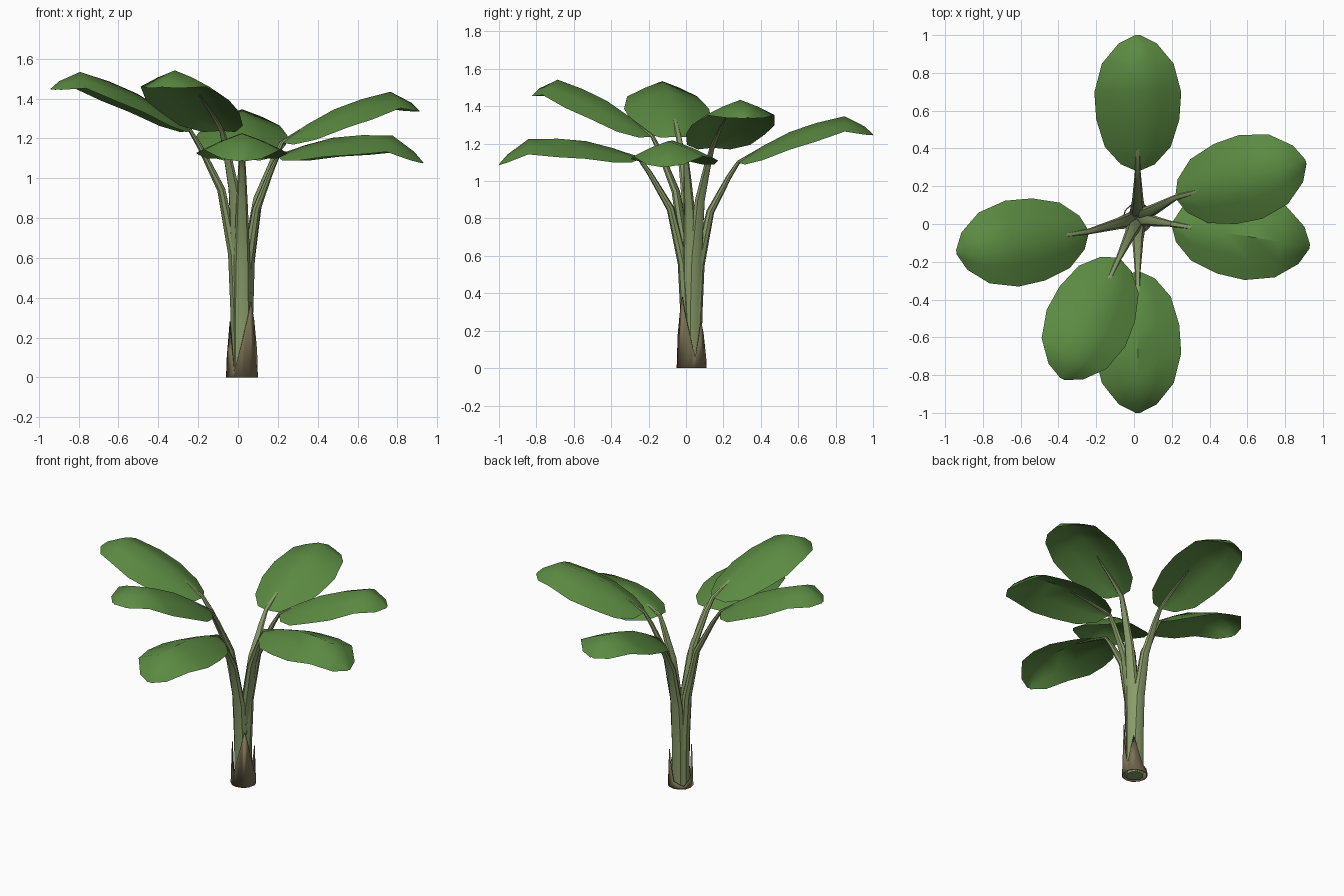
import bpy
import math
from mathutils import Vector

cube = bpy.data.objects.get("Cube")
if cube:
    bpy.data.objects.remove(cube, do_unlink=True)


def make_material(name, rgb):
    mat = bpy.data.materials.new(name)
    mat.use_nodes = True
    color = (*rgb, 1.0)
    mat.diffuse_color = color
    mat.node_tree.nodes["Principled BSDF"].inputs["Base Color"].default_value = color
    return mat


LEAF_GREEN = make_material("leaf green", (0.105, 0.255, 0.054))
STALK_GREEN = make_material("stalk green", (0.25, 0.33, 0.14))
HUSK_BROWN = make_material("husk brown", (0.20, 0.165, 0.09))

AXIS = Vector((0.02, 0.03, 0.0))


def skin_rows(name, rows, mat, closed=False, caps=False):
    """Join equal rows of points with quads."""
    n = len(rows[0])
    verts = [p for row in rows for p in row]
    faces = []
    for i in range(len(rows) - 1):
        for j in range(n if closed else n - 1):
            k = (j + 1) % n
            faces.append((i * n + j, i * n + k, (i + 1) * n + k, (i + 1) * n + j))
    if caps:
        faces.append(tuple(reversed(range(n))))
        faces.append(tuple(range(len(verts) - n, len(verts))))
    mesh = bpy.data.meshes.new(name)
    mesh.from_pydata(verts, [], faces)
    mesh.materials.append(mat)
    obj = bpy.data.objects.new(name, mesh)
    bpy.context.collection.objects.link(obj)
    bpy.ops.object.select_all(action="DESELECT")
    obj.select_set(True)
    bpy.context.view_layer.objects.active = obj
    bpy.ops.object.shade_smooth_by_angle(angle=math.radians(40))
    return obj


# Blade sections: fraction of length, half width, arch height
BLADE = [(0, 0.006, 0), (0.05, 0.09, 0.02), (0.18, 0.175, 0.06), (0.38, 0.22, 0.105),
         (0.58, 0.23, 0.124), (0.79, 0.19, 0.128), (0.94, 0.10, 0.05), (1, 0.012, 0)]

# Stalk sections: fraction of height, fraction of reach, half width
STALK = [(0, 0.09, 0.046), (0.25, 0.10, 0.046), (0.5, 0.16, 0.042),
         (0.76, 0.40, 0.030), (0.93, 0.80, 0.020), (1, 1, 0.015)]


def build_leaf(name, base, tip):
    base, tip = Vector(base), Vector(tip)
    span = tip - base
    side = Vector((-span.y, span.x, 0)).normalized()
    rows = []
    for t, width, arch in BLADE:
        mid = base + span * t + Vector((0, 0, arch))
        row = []
        for s in (-1, -0.5, 0, 0.5, 1):
            droop = 0.43 * width * abs(s) ** 1.2
            row.append(mid - side * width * s - Vector((0, 0, droop)))
        rows.append([p for p in reversed(row)])
    blade = skin_rows(name + "_blade", [r[::-1] for r in rows], LEAF_GREEN)
    # make the upper side the outside
    if blade.data.polygons[len(BLADE)].normal.z < 0:
        blade.data.flip_normals()


def build_stalk(name, base, tip):
    base, tip = Vector(base), Vector(tip)
    reach = Vector((base.x - AXIS.x, base.y - AXIS.y, 0))
    side = Vector((-reach.y, reach.x, 0)).normalized()
    path = [(AXIS + reach * f + Vector((0, 0, base.z * h)), r) for h, f, r in STALK]
    # midrib running under the blade
    for (t, _, arch), r in zip(BLADE[2:4], (0.011, 0.004)):
        path.append((base + (tip - base) * t + Vector((0, 0, arch - 0.010)), r))
    rows = []
    for i, (p, r) in enumerate(path):
        a = path[max(i - 1, 0)][0]
        b = path[min(i + 1, len(path) - 1)][0]
        normal = (b - a).normalized().cross(side)
        if i == 0:
            normal = -reach.normalized()
        ring = []
        for k in range(8):
            ang = math.tau * k / 8
            ring.append(p + side * r * math.cos(ang) + normal * r * 0.7 * math.sin(ang))
        rows.append(ring)
    stalk = skin_rows(name + "_stalk", rows, STALK_GREEN, closed=True, caps=True)
    first = stalk.data.polygons[0]
    middle = (path[0][0] + path[1][0]) / 2
    if first.normal.dot(first.center - middle) < 0:
        stalk.data.flip_normals()


# Six leaves: base and tip of each blade
LEAVES = {
    "back": ((0.02, 0.28, 1.10), (0.02, 1.0, 1.25)),
    "front": ((0.02, -0.25, 1.12), (0.02, -1.0, 1.09)),
    "left_upper": ((0.22, 0.14, 1.18), (0.91, 0.33, 1.34)),
    "left_lower": ((0.20, 0.0, 1.11), (0.93, -0.12, 1.08)),
    "right": ((-0.24, -0.04, 1.24), (-0.94, -0.15, 1.45)),
    "front_right": ((-0.08, -0.18, 1.24), (-0.38, -0.82, 1.46)),
}
for leaf_name, (leaf_base, leaf_tip) in LEAVES.items():
    build_leaf(leaf_name, leaf_base, leaf_tip)
    build_stalk(leaf_name, leaf_base, leaf_tip)

# Husk around the foot: peaks and valleys as angle, height
HUSK = [(15, 0.06), (45, 0.25), (90, 0.05), (140, 0.02), (175, 0.06),
        (210, 0.28), (240, 0.03), (312, 0.38), (375, 0.06)]


def husk_height(angle):
    for (a0, h0), (a1, h1) in zip(HUSK, HUSK[1:]):
        if a0 <= angle <= a1:
            return h0 + (h1 - h0) * (angle - a0) / (a1 - a0)


angles = sorted({a for a, _ in HUSK[:-1]} | set(range(30, 375, 30)))
bottom, top = [], []
for a in angles:
    h = husk_height(a)
    out = Vector((math.cos(math.radians(a)), math.sin(math.radians(a)), 0))
    bottom.append(AXIS + out * 0.08)
    top.append(AXIS + out * (0.08 - 0.03 * h) + Vector((0, 0, h)))
husk = skin_rows("base_husk", [bottom, top], HUSK_BROWN, closed=True)
solid = husk.modifiers.new("thickness", "SOLIDIFY")
solid.thickness = 0.005
solid.offset = -1
